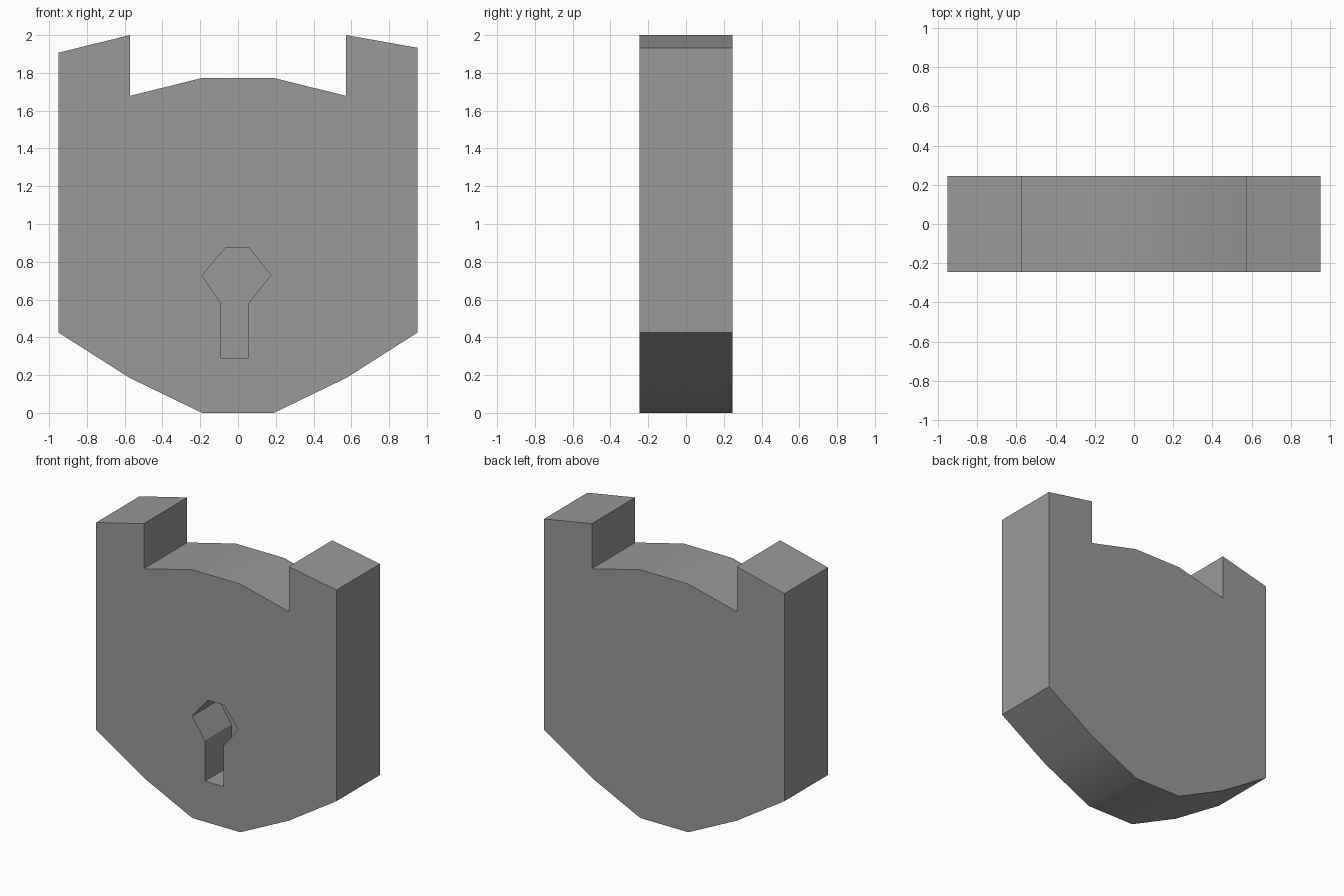
import bpy
import bmesh
import math

if "Cube" in bpy.data.objects:
    bpy.data.objects.remove(bpy.data.objects["Cube"])


def extrude_profile(name, points, y0, y1):
    """Make a solid from an x-z outline running from y0 to y1."""
    bm = bmesh.new()
    face = bm.faces.new([bm.verts.new((x, y0, z)) for x, z in points])
    result = bmesh.ops.extrude_face_region(bm, geom=[face], use_keep_orig=True)
    moved = [v for v in result["geom"] if isinstance(v, bmesh.types.BMVert)]
    bmesh.ops.translate(bm, verts=moved, vec=(0, y1 - y0, 0))
    bmesh.ops.recalc_face_normals(bm, faces=bm.faces)
    mesh = bpy.data.meshes.new(name)
    bm.to_mesh(mesh)
    bm.free()
    obj = bpy.data.objects.new(name, mesh)
    bpy.context.collection.objects.link(obj)
    return obj


HALF = 0.245          # half of the body thickness
KEYHOLE_DEPTH = 0.30

# Shield-shaped lock body with two raised shoulders
lower_right = [(0.19, 0), (0.573, 0.185), (0.95, 0.425)]
lower_left = [(-x, z) for x, z in reversed(lower_right)]
top = [(0.95, 1.933), (0.573, 2.0), (0.573, 1.678), (0.19, 1.773),
       (-0.19, 1.773), (-0.573, 1.678), (-0.573, 2.0), (-0.95, 1.907)]
body = extrude_profile("lock_body", lower_right + top + lower_left, -HALF, HALF)

# Keyhole recess, cut into the front only
keyhole = [(-0.068, 0.873), (0.06, 0.873), (0.174, 0.728), (0.055, 0.58),
           (0.055, 0.29), (-0.09, 0.29), (-0.09, 0.58), (-0.19, 0.728)]
cutter = extrude_profile("keyhole_cutter", keyhole, -HALF - 0.1, -HALF + KEYHOLE_DEPTH)
cutter.hide_render = True

cut = body.modifiers.new("keyhole", 'BOOLEAN')
cut.operation = 'DIFFERENCE'
cut.solver = 'EXACT'
cut.object = cutter
bpy.context.view_layer.objects.active = body
bpy.ops.object.modifier_apply(modifier=cut.name)
bpy.data.objects.remove(cutter)

# Dark grey metal, smooth along the curved top and bottom
metal = bpy.data.materials.new("dark_metal")
metal.diffuse_color = (0.32, 0.32, 0.32, 1)
metal.use_nodes = True
metal.node_tree.nodes["Principled BSDF"].inputs["Base Color"].default_value = metal.diffuse_color
body.data.materials.clear()
body.data.materials.append(metal)
body.select_set(True)
bpy.ops.object.shade_smooth_by_angle(angle=math.radians(30))
